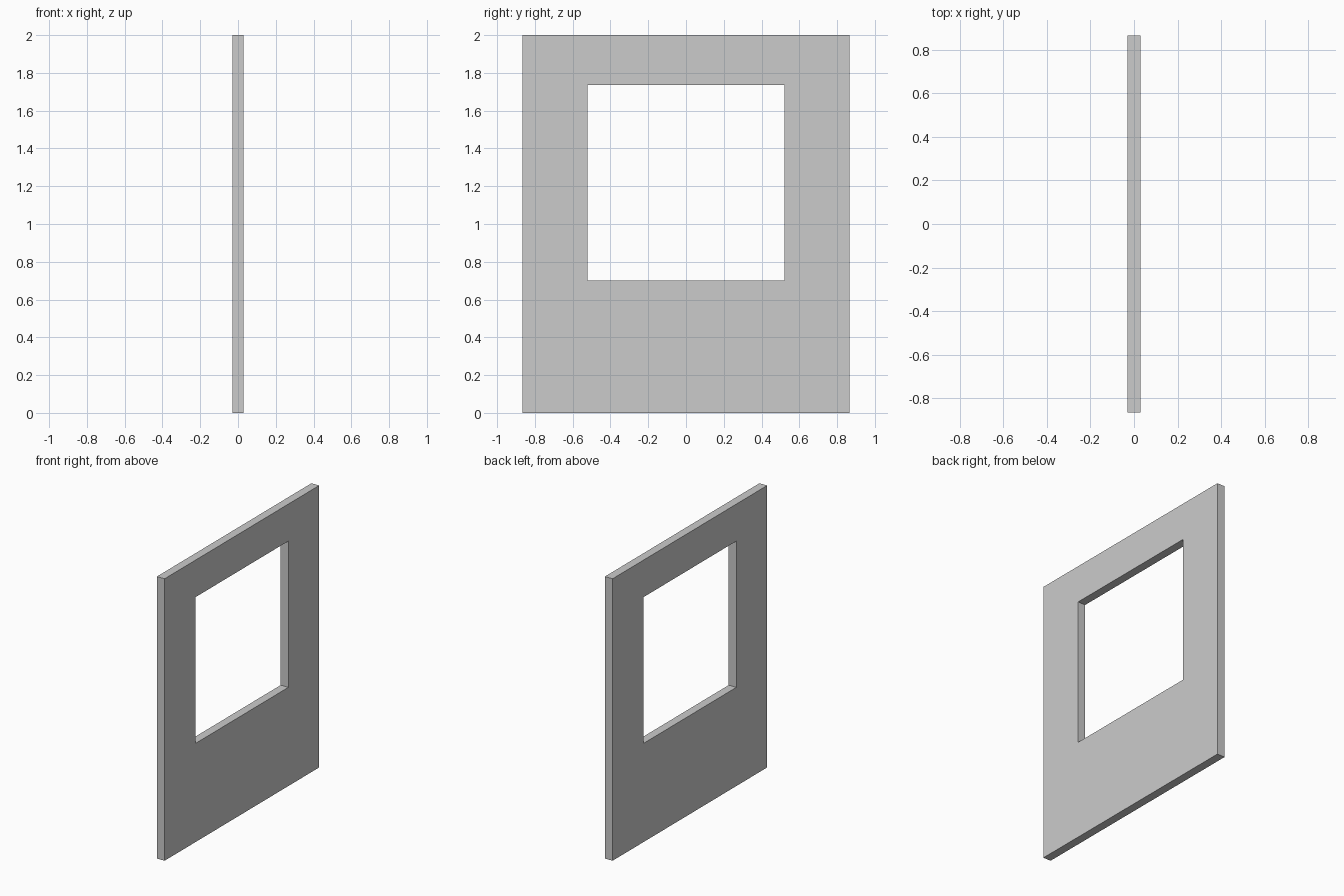
import bpy, bmesh

if "Cube" in bpy.data.objects:
    bpy.data.objects.remove(bpy.data.objects["Cube"])

THICK = 0.06
OUTER = (-0.866, 0.866, 0.0, 2.0)       # y min, y max, z min, z max
OPENING = (-0.521, 0.521, 0.70, 1.737)


def ring(bm, rect, x):
    y0, y1, z0, z1 = rect
    return [bm.verts.new((x, y, z)) for y, z in ((y0, z0), (y1, z0), (y1, z1), (y0, z1))]


def bridge(bm, a, b):
    for i in range(4):
        j = (i + 1) % 4
        bm.faces.new((a[i], a[j], b[j], b[i]))


# Wall panel with a window opening: four rectangular rings joined in a closed loop
bm = bmesh.new()
h = THICK / 2
rings = [ring(bm, r, x) for r, x in ((OUTER, h), (OPENING, h), (OPENING, -h), (OUTER, -h))]
for k in range(4):
    bridge(bm, rings[k], rings[(k + 1) % 4])
bmesh.ops.recalc_face_normals(bm, faces=bm.faces)

mesh = bpy.data.meshes.new("window_wall_panel")
bm.to_mesh(mesh)
bm.free()
panel = bpy.data.objects.new("window_wall_panel", mesh)
bpy.context.collection.objects.link(panel)
